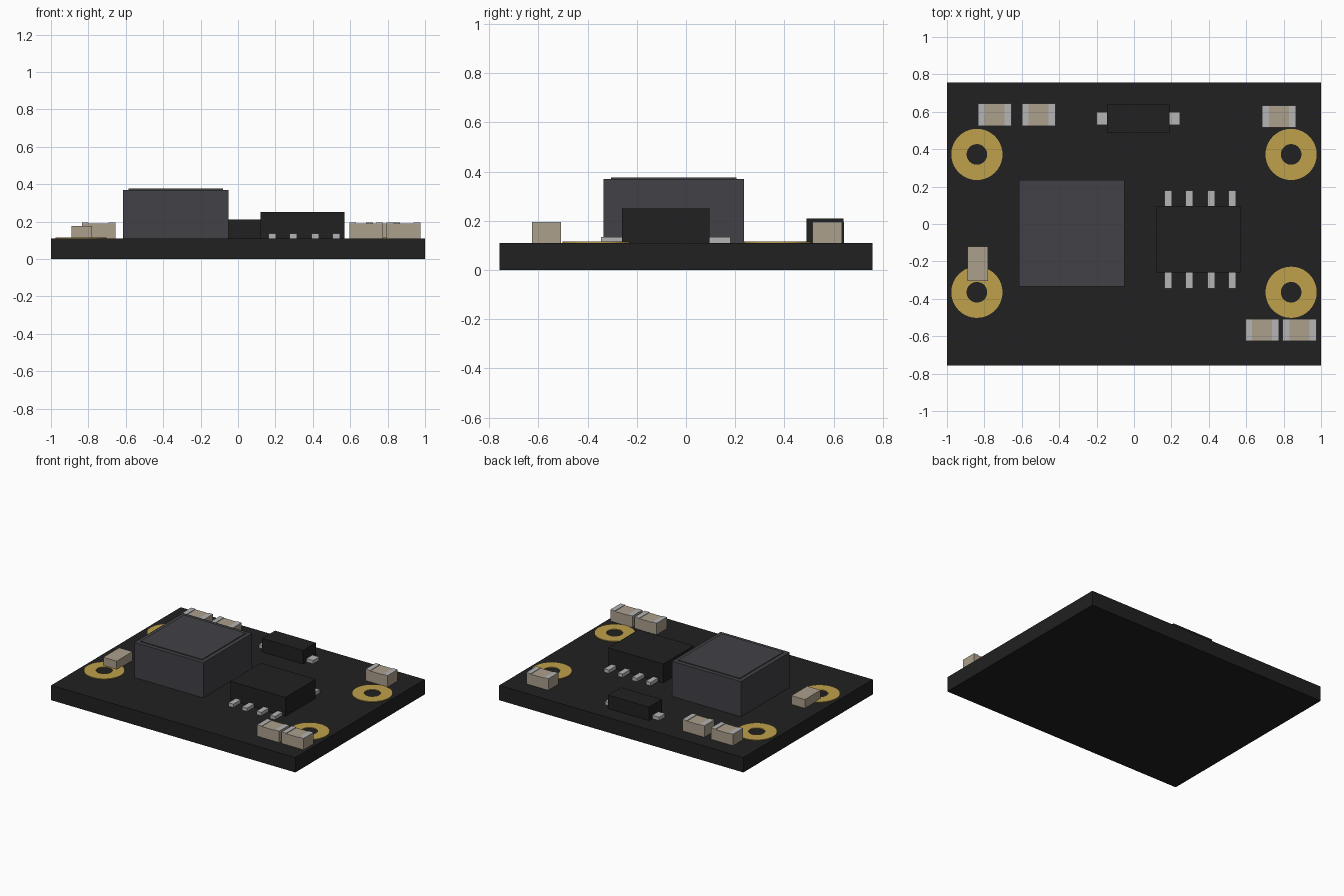
import bpy
import bmesh
from mathutils import Matrix

cube = bpy.data.objects.get("Cube")
if cube:
    bpy.data.objects.remove(cube, do_unlink=True)

BOARD_TOP = 0.11


def material(name, r, g, b):
    m = bpy.data.materials.new(name)
    m.use_nodes = True
    m.diffuse_color = (r, g, b, 1)
    bsdf = next(n for n in m.node_tree.nodes if n.type == 'BSDF_PRINCIPLED')
    bsdf.inputs["Base Color"].default_value = (r, g, b, 1)
    return m


BLACK = material("black", 0.015, 0.015, 0.015)
GREY = material("dark_grey", 0.054, 0.053, 0.061)
GOLD = material("gold", 0.52, 0.35, 0.07)
TAN = material("tan", 0.41, 0.35, 0.265)
SILVER = material("silver", 0.46, 0.46, 0.46)


def finish(name, bm, mat):
    mesh = bpy.data.meshes.new(name)
    bm.to_mesh(mesh)
    bm.free()
    mesh.materials.append(mat)
    obj = bpy.data.objects.new(name, mesh)
    bpy.context.collection.objects.link(obj)
    return obj


def box(name, x0, x1, y0, y1, z0, z1, mat):
    bm = bmesh.new()
    centre = Matrix.Translation(((x0 + x1) / 2, (y0 + y1) / 2, (z0 + z1) / 2))
    size = Matrix.Diagonal((x1 - x0, y1 - y0, z1 - z0, 1))
    bmesh.ops.create_cube(bm, size=1, matrix=centre @ size)
    return finish(name, bm, mat)


def ring(name, x, y, outer, inner, height, mat):
    # Spin a small rectangular section around the hole axis
    bm = bmesh.new()
    z0, z1 = BOARD_TOP, BOARD_TOP + height
    section = [(inner, z0), (outer, z0), (outer, z1), (inner, z1)]
    verts = [bm.verts.new((x + r, y, z)) for r, z in section]
    edges = [bm.edges.new((verts[i], verts[(i + 1) % 4])) for i in range(4)]
    bmesh.ops.spin(bm, geom=verts + edges, cent=(x, y, 0), axis=(0, 0, 1),
                   angle=6.2831853, steps=40, use_merge=True)
    bmesh.ops.remove_doubles(bm, verts=bm.verts, dist=0.0001)
    bmesh.ops.recalc_face_normals(bm, faces=bm.faces)
    return finish(name, bm, mat)


# Circuit board
box("board", -1, 1, -0.757, 0.757, 0, BOARD_TOP, BLACK)

# Gold rings around the mounting holes
for side, x in (("right", -0.84), ("left", 0.84)):
    for end, y in (("front", -0.365), ("back", 0.372)):
        ring(f"mounting_ring_{end}_{side}", x, y, 0.137, 0.055, 0.005, GOLD)

# Power inductor with a thin raised lid
box("inductor", -0.615, -0.05, -0.335, 0.235, BOARD_TOP, 0.37, GREY)
box("inductor_lid", -0.585, -0.08, -0.305, 0.205, 0.37, 0.376, GREY)

# Eight pin chip
box("chip", 0.12, 0.57, -0.26, 0.095, BOARD_TOP, 0.25, BLACK)
for i, x in enumerate((0.183, 0.295, 0.413, 0.525)):
    for end, y in (("front", -0.345), ("back", 0.095)):
        box(f"chip_pin_{end}_{i + 1}", x - 0.02, x + 0.02, y, y + 0.085,
            BOARD_TOP, 0.135, SILVER)

# Diode and its two leads
box("diode", -0.145, 0.19, 0.49, 0.64, BOARD_TOP, 0.21, BLACK)
for side, x in (("right", -0.2), ("left", 0.19)):
    box(f"diode_lead_{side}", x, x + 0.055, 0.53, 0.6, BOARD_TOP, 0.135, SILVER)

# Capacitors with silver contact plates on top
capacitors = [(-0.835, 0.525), (-0.6, 0.525), (0.685, 0.515),
              (0.595, -0.625), (0.795, -0.625)]
for i, (x, y) in enumerate(capacitors):
    x1, y1 = x + 0.18, y + 0.118
    box(f"capacitor_{i + 1}", x, x1, y, y1, BOARD_TOP, 0.191, TAN)
    box(f"contact_right_{i + 1}", x, x + 0.037, y, y1, 0.191, 0.195, SILVER)
    box(f"contact_left_{i + 1}", x1 - 0.037, x1, y, y1, 0.191, 0.195, SILVER)

# Small plain capacitor overlapping a mounting ring
box("small_capacitor", -0.89, -0.78, -0.305, -0.12, BOARD_TOP, 0.175, TAN)
